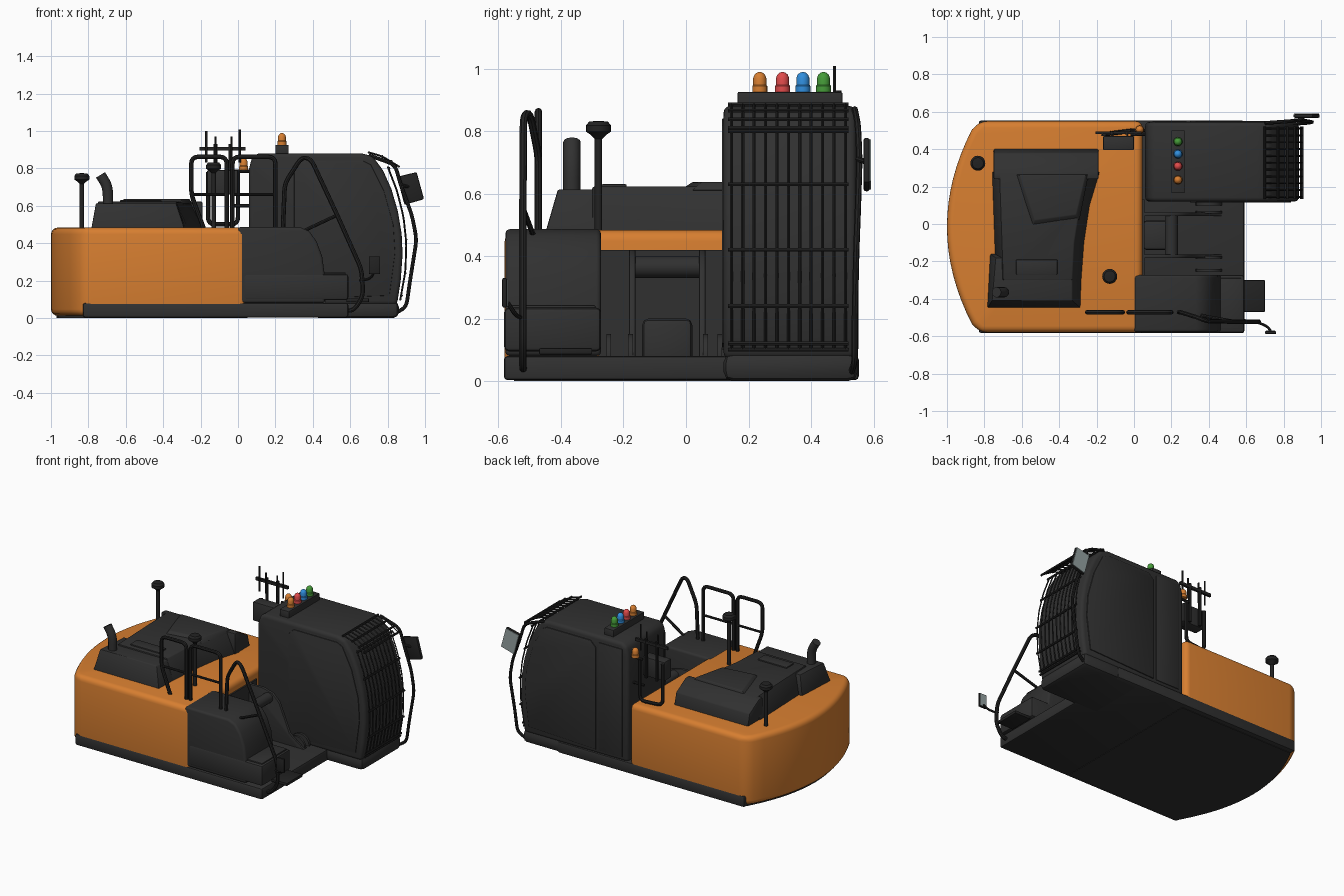
import bpy, bmesh, math
from mathutils import Vector


def material(name, r, g, b):
    m = bpy.data.materials.new(name)
    m.diffuse_color = (r, g, b, 1)
    return m


ORANGE = material("orange paint", 0.68, 0.21, 0.03)
DARK = material("charcoal paint", 0.03, 0.03, 0.03)
BLACK = material("black steel", 0.016, 0.016, 0.016)
RED = material("red lens", 0.75, 0.07, 0.07)
BLUE = material("blue lens", 0.03, 0.27, 0.72)
GREEN = material("green lens", 0.06, 0.33, 0.04)
GLASS = material("mirror glass", 0.3, 0.36, 0.36)


def finish(ob, mat, bevel=0.0, seg=2):
    ob.data.materials.append(mat)
    bpy.ops.object.select_all(action='DESELECT')
    ob.select_set(True)
    bpy.context.view_layer.objects.active = ob
    if bevel:
        m = ob.modifiers.new("bevel", 'BEVEL')
        m.width, m.segments, m.limit_method = bevel, seg, 'ANGLE'
        m.angle_limit = math.radians(35)
        bpy.ops.object.modifier_apply(modifier="bevel")
    bpy.ops.object.shade_smooth_by_angle(angle=math.radians(35))
    return ob


def from_bm(name, bm):
    bmesh.ops.recalc_face_normals(bm, faces=bm.faces)
    me = bpy.data.meshes.new(name)
    bm.to_mesh(me)
    bm.free()
    ob = bpy.data.objects.new(name, me)
    bpy.context.collection.objects.link(ob)
    return ob


def prism(name, pts, axis, a, b, mat, bevel=0.0, seg=2, top=None):
    """Extrude a profile along an axis; top is an optional second profile."""
    place = {'x': lambda p, t: (t, p[0], p[1]), 'y': lambda p, t: (p[0], t, p[1]),
             'z': lambda p, t: (p[0], p[1], t)}[axis]
    bm = bmesh.new()
    lo = [bm.verts.new(place(p, a)) for p in pts]
    hi = [bm.verts.new(place(p, b)) for p in (top or pts)]
    bm.faces.new(lo)
    bm.faces.new(hi)
    for i in range(len(lo)):
        j = (i + 1) % len(lo)
        bm.faces.new((lo[i], lo[j], hi[j], hi[i]))
    return finish(from_bm(name, bm), mat, bevel, seg)


def box(name, x0, x1, y0, y1, z0, z1, mat, bevel=0.0):
    return prism(name, [(x0, y0), (x1, y0), (x1, y1), (x0, y1)], 'z', z0, z1, mat, bevel)


def lathe(name, x, y, prof, mat, n=20):
    bm = bmesh.new()
    rings = [[bm.verts.new((x + r * math.cos(k * math.tau / n), y + r * math.sin(k * math.tau / n), z))
              for k in range(n)] for r, z in prof]
    for lo, hi in zip(rings, rings[1:]):
        for k in range(n):
            bm.faces.new((lo[k], lo[(k + 1) % n], hi[(k + 1) % n], hi[k]))
    bm.faces.new(rings[0])
    bm.faces.new(rings[-1])
    return finish(from_bm(name, bm), mat)


def tube(name, pts, r=0.012, mat=BLACK, fillet=0.04, res=2):
    """Round bar along a path with filleted corners."""
    P = [Vector(p) for p in pts]
    path = [P[0]]
    for a, b, c in zip(P, P[1:], P[2:]):
        s = b + (a - b).normalized() * min(fillet, (a - b).length * 0.45)
        e = b + (c - b).normalized() * min(fillet, (c - b).length * 0.45)
        path += [s * (1 - t) ** 2 + b * 2 * t * (1 - t) + e * t * t for t in (0, .25, .5, .75, 1)]
    path.append(P[-1])
    cu = bpy.data.curves.new(name, 'CURVE')
    cu.dimensions, cu.bevel_depth, cu.bevel_resolution, cu.use_fill_caps = '3D', r, res, True
    sp = cu.splines.new('POLY')
    sp.points.add(len(path) - 1)
    for q, v in zip(sp.points, path):
        q.co = (*v, 1)
    ob = bpy.data.objects.new(name, cu)
    bpy.context.collection.objects.link(ob)
    bpy.ops.object.select_all(action='DESELECT')
    ob.select_set(True)
    bpy.context.view_layer.objects.active = ob
    bpy.ops.object.convert(target='MESH')
    return finish(bpy.context.object, mat)


# Orange rear body with a bowed tail
def body_outline(inset, front):
    ts = [-0.52 + 1.04 * i / 16 for i in range(17)]
    tail = [(-1 + inset + 0.1 * (t / 0.45) ** 2, -0.015 + t * (1 - inset)) for t in ts]
    h = 0.565 - inset
    return [(front, -0.015 - h), (-0.82, -0.015 - h)] + tail + [(-0.82, -0.015 + h), (front, -0.015 + h)]


prism("rear_body", body_outline(0, 0.045), 'z', 0.012, 0.483, ORANGE, 0.035, 4)
prism("belly_plate", body_outline(0.03, 0.05), 'z', 0.0, 0.03, DARK)

# Dark base frame and cab floor
box("base_frame", -0.83, 0.59, -0.583, 0.553, 0.003, 0.08, DARK, 0.012)
box("cab_floor", 0.4, 0.86, 0.12, 0.55, 0.0, 0.09, DARK, 0.03)
box("front_bulkhead", 0.02, 0.055, -0.28, 0.13, 0.03, 0.42, DARK)

# Cab
cab = [(0.06, 0.07), (0.06, 0.8), (0.075, 0.86), (0.11, 0.88), (0.66, 0.88), (0.72, 0.865), (0.775, 0.79),
       (0.82, 0.69), (0.855, 0.57), (0.875, 0.45), (0.88, 0.34), (0.87, 0.2), (0.85, 0.07)]
prism("cab", cab, 'y', 0.12, 0.545, DARK, 0.022, 3)
door = [(0.3, 0.1), (0.3, 0.8), (0.34, 0.84), (0.67, 0.84), (0.71, 0.82), (0.78, 0.68), (0.83, 0.5),
        (0.84, 0.35), (0.81, 0.12)]
prism("cab_door", door, 'y', 0.543, 0.552, DARK, 0.004)
prism("cab_inner_window", door, 'y', 0.115, 0.122, DARK, 0.003)
box("cab_rear_panel", 0.1, 0.28, 0.543, 0.55, 0.1, 0.84, DARK, 0.003)

# Front window guard and visor bars
guard = [(0.80, 0.81), (0.85, 0.68), (0.885, 0.54), (0.90, 0.4), (0.895, 0.25), (0.868, 0.1)]
for i in range(11):
    y = 0.145 + i * 0.0365
    tube("window_guard_bar", [(x, y, z) for x, z in guard], 0.005, BLACK, 0.03, 0)
    tube("visor_bar", [(0.70, y, 0.885), (0.77, y, 0.865), (0.86, y, 0.81)], 0.005, BLACK, 0.03, 0)
for x, z in [(0.808, 0.8), (0.863, 0.63), (0.9, 0.42), (0.895, 0.24), (0.875, 0.12), (0.868, 0.1),
             (0.7, 0.885), (0.77, 0.865), (0.82, 0.838), (0.86, 0.81)]:
    tube("guard_cross_bar", [(x, 0.135, z), (x, 0.52, z)], 0.007, BLACK, res=1)

# Cab mirror, its arm and grab rail
tube("mirror_arm", [(0.70, 0.54, 0.87), (0.84, 0.55, 0.82), (0.87, 0.555, 0.71), (0.93, 0.55, 0.55),
                    (0.955, 0.545, 0.42), (0.92, 0.54, 0.2), (0.90, 0.54, 0.06), (0.85, 0.53, 0.03)], 0.01)
tube("mirror_bracket", [(0.87, 0.55, 0.71), (0.92, 0.58, 0.70)], 0.009)
quad = [(0.85, 0.755), (0.955, 0.78), (0.995, 0.635), (0.89, 0.605)]
prism("cab_mirror", quad, 'y', 0.568, 0.588, BLACK, 0.008)
prism("cab_mirror_glass", [(0.92 + (x - 0.92) * .92, 0.694 + (z - 0.694) * .92) for x, z in quad],
      'y', 0.587, 0.592, GLASS)

# Roof light bar
box("light_bar", 0.2, 0.27, 0.165, 0.5, 0.87, 0.925, DARK, 0.004)


def beacon(name, x, y, z, mat):
    lathe(name, x, y, [(0.024, z), (0.024, z + 0.02), (0.021, z + 0.024), (0.021, z + 0.045),
                       (0.017, z + 0.056), (0.009, z + 0.063), (0.002, z + 0.065)], mat)


for name, y, m in [("orange", 0.236, ORANGE), ("red", 0.309, RED), ("blue", 0.374, BLUE), ("green", 0.44, GREEN)]:
    beacon(name + "_roof_light", 0.235, y, 0.924, m)

# Side tool box, tank and step
prism("tank_hood", [(0.0, 0.08), (0.0, 0.486), (0.33, 0.486), (0.38, 0.465), (0.42, 0.41), (0.45, 0.33),
                    (0.465, 0.22), (0.465, 0.08)], 'y', -0.578, -0.272, DARK, 0.015, 3)
box("tool_box", 0.03, 0.59, -0.582, -0.272, 0.095, 0.235, DARK, 0.015)
box("tool_box_lid", 0.46, 0.575, -0.56, -0.29, 0.23, 0.243, DARK, 0.004)
box("front_step", 0.58, 0.70, -0.47, -0.3, 0.085, 0.105, BLACK, 0.004)

# Boom mount
plate = [(0.05, 0.03), (0.05, 0.42), (0.16, 0.42), (0.23, 0.40), (0.28, 0.35), (0.31, 0.28), (0.36, 0.16),
         (0.47, 0.08), (0.47, 0.03)]
ear = [(0.4 + 0.07 * math.cos(math.pi * i / 8), 0.08 + 0.07 * math.sin(math.pi * i / 8)) for i in range(9)]
for y in (-0.182, 0.042):
    prism("boom_plate", plate, 'y', y, y + 0.02, DARK, 0.003)
for y in (-0.255, -0.185, 0.055, 0.1):
    prism("cylinder_ear", [(0.47, 0.03)] + ear + [(0.33, 0.03)], 'y', y, y + 0.015, DARK)
tube("boom_pin", [(0.2, -0.18, 0.365), (0.2, 0.05, 0.365)], 0.035, DARK, res=4)
box("valve_box", 0.05, 0.21, -0.14, 0.02, 0.03, 0.2, DARK, 0.02)

# Engine hood
hood = [(-0.76, 0.28), (-0.18, 0.28), (-0.235, 0.1), (-0.265, -0.1), (-0.28, -0.3), (-0.74, -0.3)]
hood_top = [(-0.72, 0.27), (-0.25, 0.27), (-0.29, 0.09), (-0.32, -0.1), (-0.33, -0.3), (-0.70, -0.3)]
prism("engine_hood", hood, 'z', 0.475, 0.622, DARK, 0.006, top=hood_top)
prism("front_hood", [(-0.785, -0.45), (-0.285, -0.45), (-0.275, -0.16), (-0.77, -0.16)], 'z', 0.475, 0.613, DARK,
      0.006, top=[(-0.76, -0.41), (-0.33, -0.41), (-0.33, -0.18), (-0.74, -0.18)])
prism("rear_hood", [(0.24, 0.475), (0.24, 0.622), (0.28, 0.62), (0.38, 0.56), (0.402, 0.475)],
      'x', -0.75, -0.19, DARK, 0.006)
prism("hood_ridge", [(-0.64, 0.27), (-0.24, 0.27), (-0.29, 0.02), (-0.55, -0.02)], 'z', 0.61, 0.637, DARK, 0.004,
      top=[(-0.61, 0.26), (-0.26, 0.26), (-0.31, 0.05), (-0.53, 0.02)])
box("hood_panel", -0.63, -0.41, -0.27, -0.19, 0.61, 0.63, DARK, 0.004)

# Exhaust and air intakes
tube("exhaust_pipe", [(-0.695, -0.365, 0.58), (-0.695, -0.365, 0.70), (-0.735, -0.365, 0.765)], 0.028, DARK, 0.05, 4)
for x, y, z in [(-0.835, 0.325, 0.772), (-0.13, -0.28, 0.83)]:
    lathe("air_intake", x, y, [(0.012, 0.47), (0.012, z - 0.055), (0.025, z - 0.042), (0.04, z - 0.032),
                               (0.04, z - 0.012), (0.03, z), (0.01, z + 0.002)], BLACK)

# Walkway rails
Y = -0.472
tube("rear_rail", [(-0.18, Y, 0.47), (-0.25, Y, 0.66), (-0.25, Y, 0.862), (-0.06, Y, 0.862), (-0.06, Y, 0.47)])
tube("middle_rail", [(-0.03, Y, 0.47), (-0.03, Y, 0.862), (0.2, Y, 0.862), (0.2, Y, 0.47)])
tube("rear_rail_bar", [(-0.25, Y, 0.66), (-0.06, Y, 0.66)], 0.008)
tube("middle_rail_bar", [(-0.03, Y, 0.66), (0.2, Y, 0.66)], 0.008)
tube("front_rail", [(0.24, Y, 0.47), (0.25, Y, 0.72), (0.34, -0.5, 0.86), (0.39, -0.52, 0.85), (0.53, -0.522, 0.55),
                    (0.66, -0.522, 0.26), (0.67, -0.522, 0.12), (0.62, -0.522, 0.04), (0.57, -0.52, 0.04)])
tube("front_rail_brace", [(0.53, -0.52, 0.55), (0.36, -0.49, 0.47)], 0.009)
tube("small_mirror_arm", [(0.65, -0.522, 0.2), (0.71, -0.545, 0.21), (0.73, -0.57, 0.25)], 0.007)
box("small_mirror", 0.70, 0.76, -0.588, -0.573, 0.235, 0.33, BLACK, 0.005)
box("small_mirror_glass", 0.705, 0.755, -0.574, -0.57, 0.24, 0.325, GLASS)

# Antenna stand beside the cab
box("antenna_box", -0.165, 0.0, 0.395, 0.47, 0.66, 0.79, DARK, 0.006)
box("antenna_bar", -0.205, 0.04, 0.48, 0.495, 0.895, 0.915, BLACK)
for x, z in [(-0.17, 1.0), (-0.12, 0.97), (-0.035, 0.97), (0.01, 1.008)]:
    tube("antenna", [(x, 0.475, 0.83), (x, 0.475, z)], 0.006, BLACK, res=1)
for x in (-0.12, -0.04):
    tube("antenna_mast", [(x, 0.487, 0.66), (x, 0.487, 0.93)], 0.01)
tube("stand_frame", [(-0.16, 0.48, 0.78), (-0.16, 0.48, 0.5), (0.0, 0.5, 0.5), (0.0, 0.5, 0.78)], 0.012)
tube("stand_foot", [(-0.02, 0.48, 0.6), (0.08, 0.48, 0.6)], 0.009)
tube("beacon_arm", [(-0.02, 0.5, 0.785), (0.07, 0.5, 0.785)], 0.009)
beacon("orange_side_light", 0.03, 0.505, 0.79, ORANGE)
